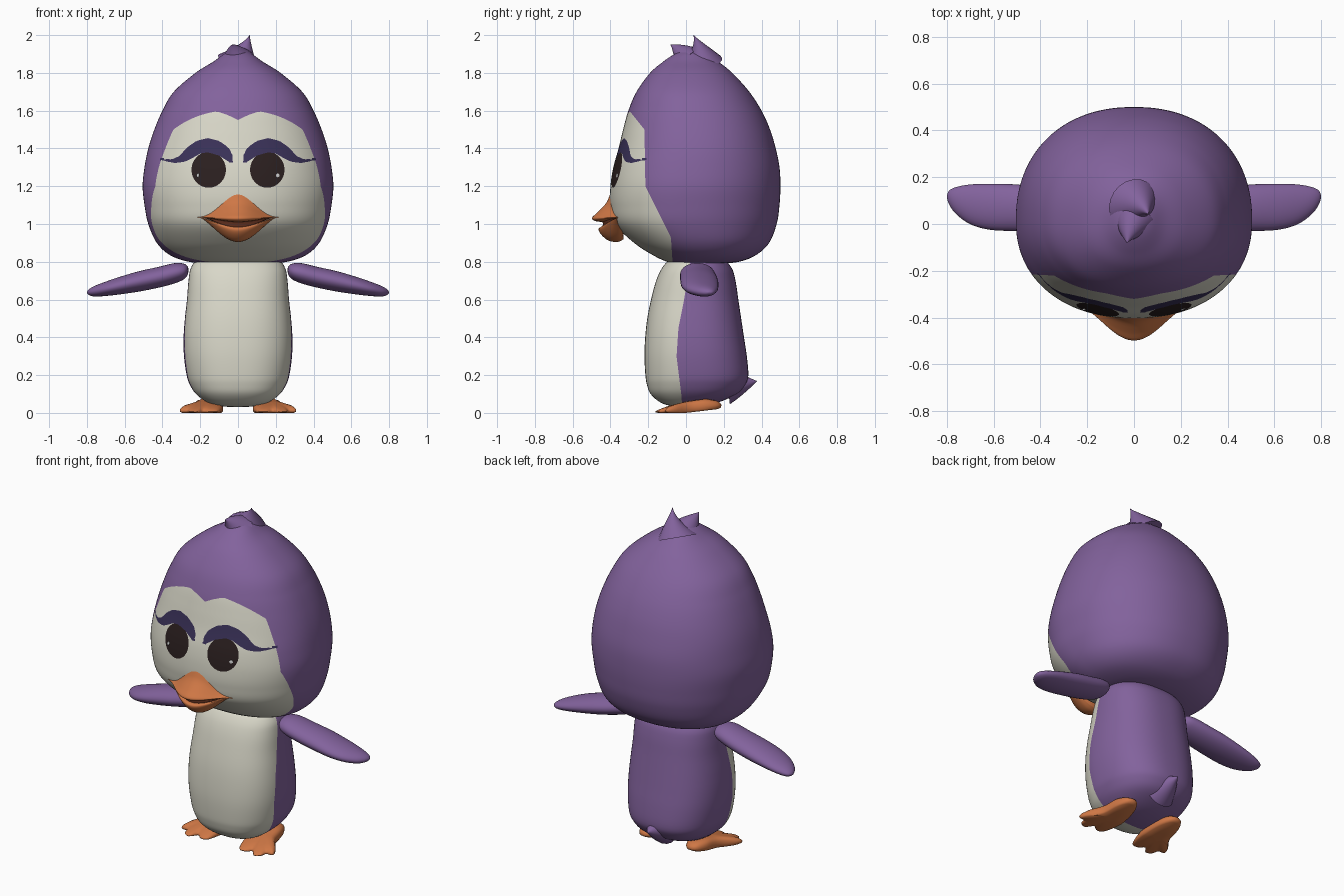
import bpy, bmesh, math
from mathutils import Vector

if "Cube" in bpy.data.objects:
    bpy.data.objects.remove(bpy.data.objects["Cube"])


def material(name, rgb):
    m = bpy.data.materials.new(name)
    m.diffuse_color = (*rgb, 1)
    m.use_nodes = True
    m.node_tree.nodes["Principled BSDF"].inputs["Base Color"].default_value = m.diffuse_color
    return m


PURPLE = material("purple_plumage", (0.225, 0.123, 0.335))
CREAM = material("cream_plumage", (0.69, 0.68, 0.58))
ORANGE = material("orange_beak", (0.62, 0.185, 0.06))
BROW = material("dark_violet", (0.042, 0.031, 0.098))
EYE = material("dark_brown", (0.024, 0.014, 0.014))
MOUTH = material("mouth_brown", (0.11, 0.027, 0.012))
WHITE = material("eye_glint", (0.85, 0.85, 0.85))


def smooth(rows, n, closed=False):
    """Catmull-Rom resampling of a list of tuples."""
    out, m = [], len(rows)
    pick = (lambda i: rows[i % m]) if closed else (lambda i: rows[min(max(i, 0), m - 1)])
    for i in range(m if closed else m - 1):
        for j in range(n):
            t = j / n
            out.append(tuple(
                0.5 * (2 * b + (c - a) * t + (2 * a - 5 * b + 4 * c - d) * t * t
                       + (3 * b - a - 3 * c + d) * t ** 3)
                for a, b, c, d in zip(pick(i - 1), pick(i), pick(i + 1), pick(i + 2))))
    return out if closed else out + [rows[-1]]


def lerp(points, x):
    """Piecewise linear lookup."""
    if x <= points[0][0]:
        return points[0][1]
    for (a, va), (b, vb) in zip(points, points[1:]):
        if x <= b:
            return va + (vb - va) * (x - a) / (b - a)
    return points[-1][1]


def loft(name, rings, base, regions=(), weld=0.0):
    """Skin closed rings, then cut coloured regions where f(point) < 0."""
    bm = bmesh.new()
    vr = [[bm.verts.new(p) for p in r] for r in rings]
    n = len(vr[0])
    for a, b in zip(vr, vr[1:]):
        for i in range(n):
            j = (i + 1) % n
            bm.faces.new((a[i], a[j], b[j], b[i]))
    bm.faces.new(vr[0])
    bm.faces.new(vr[-1])
    if weld:
        bmesh.ops.remove_doubles(bm, verts=bm.verts, dist=weld)
    bmesh.ops.recalc_face_normals(bm, faces=bm.faces)
    for slot, (f, _) in enumerate(regions, 1):
        val = {v: f(v.co) for v in bm.verts}
        new = []
        for e in list(bm.edges):
            a, b = e.verts
            fa, fb = val[a], val[b]
            if (fa < 0) != (fb < 0):
                t = min(max(fa / (fa - fb), 0.02), 0.98)
                new.append(bmesh.utils.edge_split(e, a, t)[1])
        bmesh.ops.connect_verts(bm, verts=new)
        for face in bm.faces:
            if f(face.calc_center_median()) < 0:
                face.material_index = slot
    me = bpy.data.meshes.new(name)
    bm.to_mesh(me)
    bm.free()
    for m in [base] + [r[1] for r in regions]:
        me.materials.append(m)
    ob = bpy.data.objects.new(name, me)
    bpy.context.collection.objects.link(ob)
    bpy.ops.object.select_all(action='DESELECT')
    ob.select_set(True)
    bpy.context.view_layer.objects.active = ob
    bpy.ops.object.shade_smooth_by_angle(angle=math.radians(60))
    return ob


def power(v, e):
    return math.copysign(abs(v) ** e, v)


def egg_ring(row, n, expo):
    """Horizontal ring from height, half width, front y and back y."""
    z, hw, yf, yb = row
    yc, ring = yf + 0.46 * (yb - yf), []
    for i in range(n):
        a = 2 * math.pi * i / n
        c, s = power(math.cos(a), 2 / expo), power(math.sin(a), 2 / expo)
        ring.append((hw * c, yc + s * (yb - yc if s > 0 else yc - yf), z))
    return ring


# Head with painted face, eyes and brows
head_rows = [(.79, .005, .03, .04), (.79, .15, -.04, .17), (.80, .26, -.10, .28), (.835, .36, -.175, .37),
             (.9, .43, -.275, .44), (1.0, .475, -.375, .48), (1.1, .495, -.40, .495), (1.2, .505, -.40, .50),
             (1.3, .495, -.385, .495), (1.4, .475, -.357, .475), (1.5, .443, -.333, .445), (1.6, .40, -.305, .40),
             (1.7, .34, -.262, .335), (1.8, .225, -.19, .245), (1.86, .13, -.12, .17), (1.9, .075, -.06, .11),
             (1.92, .035, -.01, .07), (1.925, .004, .025, .035)]
face_back = [(.78, -.07), (.93, -.08), (1.2, -.215), (1.5, -.22), (1.6, -.30)]
face_top = [(0, 1.55), (.05, 1.575), (.1, 1.593), (.17, 1.6), (.25, 1.59), (.3, 1.57), (.35, 1.53), (.4, 1.44)]
brow_top = [(.02, 1.35), (.05, 1.405), (.1, 1.44), (.16, 1.455), (.22, 1.44), (.27, 1.405), (.31, 1.36),
            (.35, 1.342), (.41, 1.346)]
brow_low = [(.02, 1.32), (.05, 1.33), (.1, 1.362), (.16, 1.38), (.2, 1.373), (.24, 1.35), (.28, 1.33),
            (.33, 1.323), (.37, 1.328), (.41, 1.343)]


def face_area(p):
    return max(p.y - lerp(face_back, p.z), p.z - lerp(face_top, abs(p.x)))


def eye_area(p):
    if p.y > 0:
        return 1
    return math.hypot((abs(p.x) - .155) / .091, (p.z - 1.287) / .095) - 1


def brow_area(p):
    ax = abs(p.x)
    if p.y > 0:
        return 1
    return max(lerp(brow_low, ax) - p.z, p.z - lerp(brow_top, ax), .028 - ax, ax - .41)


loft("head", [egg_ring(r, 160, 2.2) for r in smooth(head_rows, 8)], PURPLE,
     [(face_area, CREAM), (eye_area, EYE), (brow_area, BROW)])

# Body with cream belly
body_rows = [(.03, .004, .0, .01), (.035, .08, -.07, .08), (.055, .16, -.135, .17), (.1, .222, -.187, .27),
             (.15, .255, -.207, .315), (.2, .272, -.215, .33), (.3, .286, -.22, .322), (.4, .288, -.216, .307),
             (.5, .281, -.205, .292), (.6, .27, -.185, .277), (.7, .262, -.158, .262), (.77, .248, -.125, .24),
             (.81, .20, -.08, .19), (.83, .005, .03, .04)]
belly_back = [(.03, -.02), (.1, -.025), (.3, -.05), (.45, -.04), (.6, -.01), (.79, .02)]
loft("body", [egg_ring(r, 72, 2.4) for r in smooth(body_rows, 4)], PURPLE,
     [(lambda p: p.y - lerp(belly_back, p.z), CREAM)])


# Tail and head tuft
def spike(name, base, tip, radius, bend, expo):
    base, tip, bend = Vector(base), Vector(tip), Vector(bend)
    q = (tip - base).to_track_quat('Z', 'Y')
    rings = []
    for k in range(13):
        t = k / 12
        mid = base.lerp(tip, t) + bend * 4 * t * (1 - t)
        r = radius * (1 - t) ** expo + .004 * (1 - t * t) + .001
        rings.append([mid + q @ Vector((r * math.cos(a), r * math.sin(a), 0))
                      for a in (2 * math.pi * i / 20 for i in range(20))])
    loft(name, rings, PURPLE)


spike("tail", (0, .22, .15), (0, .375, .168), .10, (0, 0, -.005), 1.0)
spike("tuft_back", (0, .08, 1.85), (.062, .04, 2.0), .11, (.006, .012, 0), 1.35)
spike("tuft_front", (0, .01, 1.86), (-.03, -.082, 1.95), .085, (-.006, 0, .012), 1.2)


# Beak halves and mouth: a side profile that shrinks to the mouth corners
def beak(name, profile, mat, width, py, pz, corner=(-.36, 1.035)):
    rings = []
    for i in range(41):
        s = -1 + i / 20
        k = max(math.cos(math.pi * s / 2), 0) ** 2
        rings.append([(width * s, corner[0] + (y - corner[0]) * k ** py, corner[1] + (z - corner[1]) * k ** pz)
                      for y, z in smooth(profile, 4)])
    loft(name, rings, mat, weld=.0005)


beak("upper_beak", [(-.33, 1.185), (-.39, 1.175), (-.42, 1.115), (-.465, 1.065), (-.498, 1.03), (-.46, 1.012),
                    (-.33, 1.01)], ORANGE, .222, .75, 1.0)
beak("lower_beak", [(-.33, .985), (-.43, .985), (-.462, .975), (-.45, .945), (-.41, .912), (-.36, .905),
                    (-.33, .92)], ORANGE, .205, .6, .7)
beak("mouth", [(-.33, 1.03), (-.43, 1.025), (-.44, 1.0), (-.43, .97), (-.33, .97)], MOUTH, .2, .6, .9)

# Wings, feet and eye glints on both sides
wing_rows = [(.262, .06, .755, .004, .003), (.268, .06, .753, .045, .025), (.29, .06, .748, .075, .043),
             (.34, .06, .738, .09, .054), (.42, .065, .718, .096, .055), (.52, .07, .697, .1, .054),
             (.62, .074, .675, .098, .047), (.70, .084, .657, .085, .038), (.76, .10, .644, .058, .028),
             (.79, .113, .639, .03, .015), (.8, .118, .638, .003, .002)]
foot_outline = [(.13, .18), (.185, .18), (.22, .12), (.24, .02), (.295, -.06), (.307, -.105), (.268, -.112),
                (.255, -.148), (.22, -.163), (.185, -.125), (.15, -.148), (.112, -.145), (.088, -.09),
                (.078, .0), (.092, .11)]
foot_top = [(-.165, .014), (-.1, .036), (0, .06), (.1, .075), (.19, .07)]
foot_low = [(0, .0), (.185, .022)]
for side, sx in (("left", -1), ("right", 1)):
    loft(side + "_wing",
         [[(sx * x, yc + ry * math.cos(a), zc + rz * math.sin(a)) for a in (2 * math.pi * i / 32 for i in range(32))]
          for x, yc, zc, ry, rz in smooth(wing_rows, 4)], PURPLE)

    rings = []
    for scale, h in ((.3, 0), (.9, 0), (.98, .15), (1, .4), (.96, .65), (.85, .87), (.6, .98), (.1, 1)):
        ring = []
        for x, y in smooth(foot_outline, 4, closed=True):
            x, y = .17 + (x - .17) * scale, .01 + (y - .01) * scale
            lo, hi = lerp(foot_low, y), lerp(foot_top, y)
            ring.append((sx * x, y, lo + (hi - lo) * h))
        rings.append(ring)
    loft(side + "_foot", rings, ORANGE)

    loft(side + "_eye_glint", [[(sx * .21 + r * math.cos(a), y - .363 + sx * .42 * r * math.cos(a) * sx,
                                 1.257 + r * math.sin(a)) for a in (2 * math.pi * i / 12 for i in range(12))]
                               for r, y in ((.01, .003), (.01, -.003), (.004, -.004))], WHITE)
